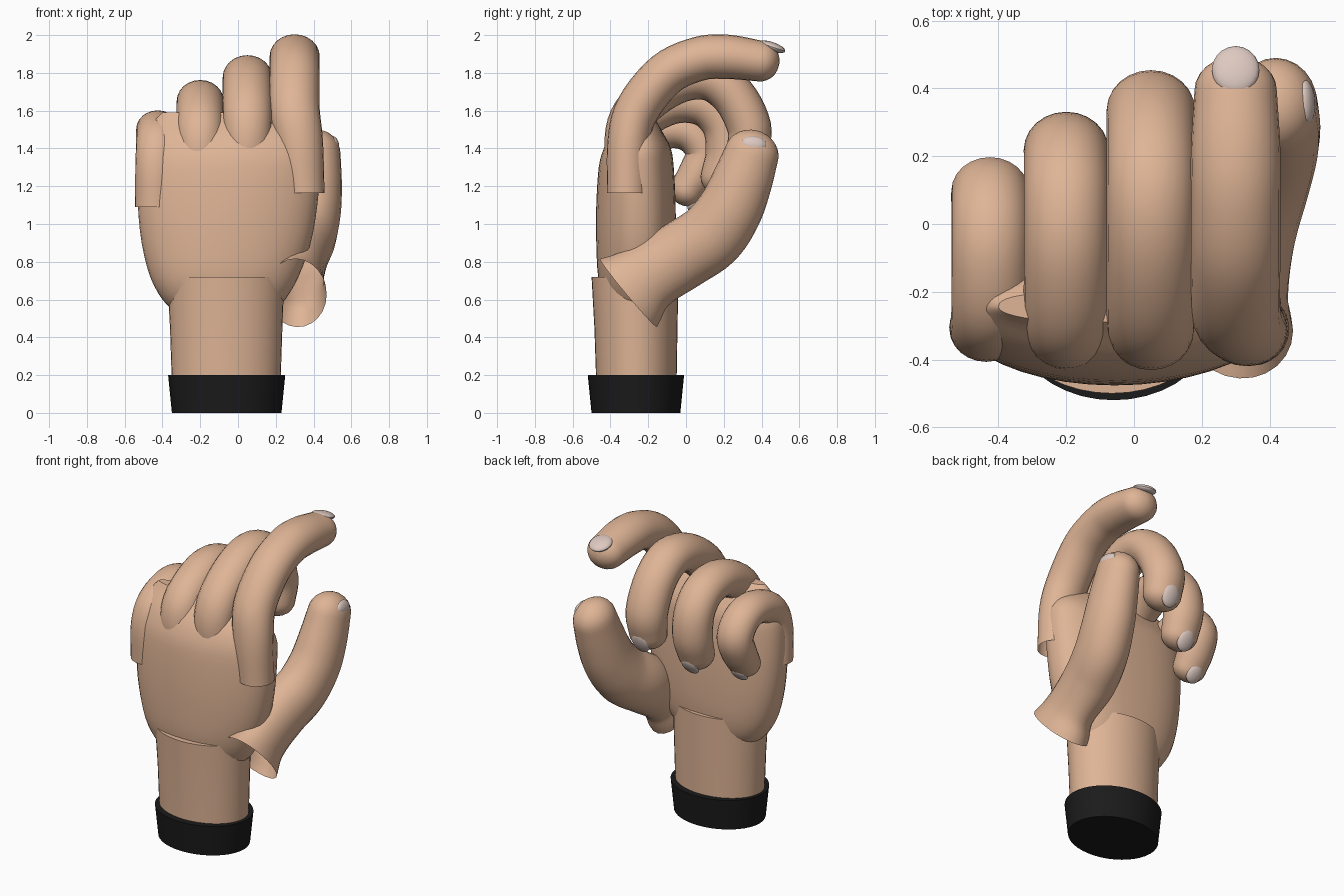
import bpy, bmesh, math
from mathutils import Vector, Matrix

if "Cube" in bpy.data.objects:
    bpy.data.objects.remove(bpy.data.objects["Cube"])


def material(name, rgb):
    m = bpy.data.materials.new(name)
    m.diffuse_color = (*rgb, 1)
    m.use_nodes = True
    m.node_tree.nodes["Principled BSDF"].inputs["Base Color"].default_value = m.diffuse_color
    return m


SKIN = material("skin", (0.74, 0.46, 0.305))
NAIL = material("nail", (0.72, 0.58, 0.53))
BLACK = material("black", (0.011, 0.011, 0.011))


def loft(name, rings, mat, cap_start=True, cap_end=True):
    """Skin a list of equal-length point rings into one smooth object."""
    bm = bmesh.new()
    vs = [[bm.verts.new(p) for p in r] for r in rings]
    n = len(vs[0])
    for a, b in zip(vs, vs[1:]):
        for i in range(n):
            j = (i + 1) % n
            bm.faces.new((a[i], a[j], b[j], b[i]))
    if cap_start:
        bm.faces.new(vs[0][::-1])
    if cap_end:
        bm.faces.new(vs[-1])
    bmesh.ops.recalc_face_normals(bm, faces=bm.faces)
    return finish(name, bm, mat)


def finish(name, bm, mat):
    me = bpy.data.meshes.new(name)
    bm.to_mesh(me)
    bm.free()
    me.materials.append(mat)
    ob = bpy.data.objects.new(name, me)
    bpy.context.collection.objects.link(ob)
    bpy.ops.object.select_all(action='DESELECT')
    ob.select_set(True)
    bpy.context.view_layer.objects.active = ob
    bpy.ops.object.shade_smooth_by_angle(angle=math.radians(40))
    return ob


def spline(keys, steps=5):
    """Catmull-Rom interpolation through tuples of any length."""
    ks = [Vector(k) for k in keys]
    ks = [2 * ks[0] - ks[1]] + ks + [2 * ks[-1] - ks[-2]]
    out = []
    for a, b, c, d in zip(ks, ks[1:], ks[2:], ks[3:]):
        for s in range(steps):
            t = s / steps
            out.append(0.5 * (2 * b + (c - a) * t + (2 * a - 5 * b + 4 * c - d) * t * t
                              + (3 * b - a - 3 * c + d) * t ** 3))
    return out + [ks[-2]]


def slices(name, keys, mat, steps=1, n=40, back=1.0):
    """Horizontal slices: z, x min, x max, y min, y max; back < 1 squares the rear half."""
    rings = []
    for z, x0, x1, y0, y1 in spline(keys, steps):
        ring = []
        for i in range(n):
            c, s = math.cos(2 * math.pi * i / n), math.sin(2 * math.pi * i / n)
            if s > 0:
                s = s ** back
                c = math.copysign(abs(c) ** back, c)
            ring.append(((x0 + x1) / 2 + (x1 - x0) / 2 * c,
                         (y0 + y1) / 2 + (y1 - y0) / 2 * s, z))
        rings.append(ring)
    return loft(name, rings, mat)


def digit(name, keys, tip, n=24):
    """Bent tube with open root and round tip; keys: x, y, z, side radius, depth radius."""
    pts = spline(keys)
    pos = [Vector(p[:3]) for p in pts]
    rings = []

    def ring(c, t, rx, rd):
        side = (Vector((1, 0, 0)) - t * t.x).normalized()
        up = t.cross(side)
        rings.append([c + side * rx * math.cos(2 * math.pi * i / n)
                      + up * rd * math.sin(2 * math.pi * i / n) for i in range(n)])

    for i, p in enumerate(pts):
        t = (pos[min(i + 1, len(pos) - 1)] - pos[max(i - 1, 0)]).normalized()
        if i == 0 and abs(t.z) > 0.9:
            t = Vector((0, 0, 1))   # finger roots end level
        ring(pos[i], t, p[3], p[4])
    for k in range(1, 7):
        a = math.radians(k * 14.5)
        ring(pos[-1] + t * tip * math.sin(a), t, p[3] * math.cos(a), p[4] * math.cos(a))
    return loft(name, rings, SKIN, cap_start=False)


def nail(name, centre, normal, along, width, length):
    """Flattened ellipsoid lying on a fingertip."""
    nz = Vector(normal).normalized()
    ny = Vector(along)
    ny = (ny - nz * ny.dot(nz)).normalized()
    rot = Matrix((ny.cross(nz), ny, nz)).transposed().to_4x4()
    bm = bmesh.new()
    bmesh.ops.create_uvsphere(bm, u_segments=20, v_segments=12, radius=1)
    bm.transform(Matrix.Translation(centre) @ rot @ Matrix.Diagonal((width, length, 0.025, 1)))
    return finish(name, bm, NAIL)


# Cuff, wrist and palm
slices("cuff", [(0, -.35, .23, -.50, -.03), (.2, -.37, .25, -.52, -.01)], BLACK)
slices("wrist", [(.15, -.35, .225, -.475, -.05), (.45, -.36, .235, -.485, -.045),
                 (.72, -.375, .245, -.50, -.04)], SKIN)
slices("palm", [(.53, -.33, .18, -.37, -.14), (.60, -.40, .25, -.43, -.09),
                (.72, -.465, .32, -.465, -.065), (.9, -.51, .385, -.475, -.055),
                (1.1, -.53, .42, -.475, -.055), (1.3, -.53, .435, -.462, -.065),
                (1.4, -.515, .43, -.435, -.08), (1.48, -.48, .38, -.39, -.12),
                (1.55, -.44, .26, -.325, -.16), (1.59, -.40, .12, -.29, -.20)],
       SKIN, steps=3, back=.8)


def finger(name, x, rx, rd, tip, path, root=.82):
    """Finger curling in the y-z plane, slim at the root; x is (root, second, rest)."""
    f = [root, .95] + [1] * (len(path) - 3) + [.92]
    keys = [(x[min(i, 2)], y, z, rx * f[i], rd * max(f[i], .92))
            for i, (y, z) in enumerate(path)]
    digit(name, keys, tip)


# Four fingers
finger("index_finger", (.35, .325, .3), .132, .117, .1,
       [(-.31, 1.165), (-.305, 1.43), (-.255, 1.612), (-.105, 1.795), (.07, 1.875),
        (.22, 1.885), (.395, 1.862)])
finger("middle_finger", (.05, .05, .05), .131, .117, .1,
       [(-.29, 1.2), (-.32, 1.45), (-.255, 1.61), (-.07, 1.745), (.11, 1.773),
        (.25, 1.68), (.335, 1.51), (.32, 1.37)])
finger("ring_finger", (-.2, -.2, -.2), .125, .113, .095,
       [(-.29, 1.15), (-.322, 1.39), (-.265, 1.535), (-.08, 1.64), (.09, 1.632),
        (.195, 1.53), (.217, 1.38), (.18, 1.245)])
finger("little_finger", (-.435, -.435, -.425), .114, .1, .085,
       [(-.305, 1.09), (-.308, 1.31), (-.245, 1.44), (-.09, 1.5), (.03, 1.475),
        (.098, 1.38), (.06, 1.27), (.005, 1.18)], root=.97)

# Thumb with a flared open root
digit("thumb", [(.31, -.305, .635, .16, .235), (.32, -.20, .72, .135, .185),
                (.325, -.02, .835, .155, .183), (.365, .13, .935, .155, .182),
                (.395, .23, 1.07, .15, .172), (.41, .295, 1.22, .14, .16),
                (.418, .348, 1.37, .125, .144)], .128)

# Nails
nail("index_nail", (.30, .455, 1.938), (0, .32, .95), (0, 1, -.3), .07, .074)
nail("middle_nail", (.05, .397, 1.332), (0, .9, -.38), (0, -.2, -1), .06, .075)
nail("ring_nail", (-.2, .24, 1.185), (0, .75, -.52), (0, -.5, -1), .057, .07)
nail("little_nail", (-.425, .052, 1.122), (0, .7, -.62), (0, -.6, -1), .053, .062)
nail("thumb_nail", (.508, .36, 1.425), (.93, .08, .3), (0, 1, -.1), .042, .066)
